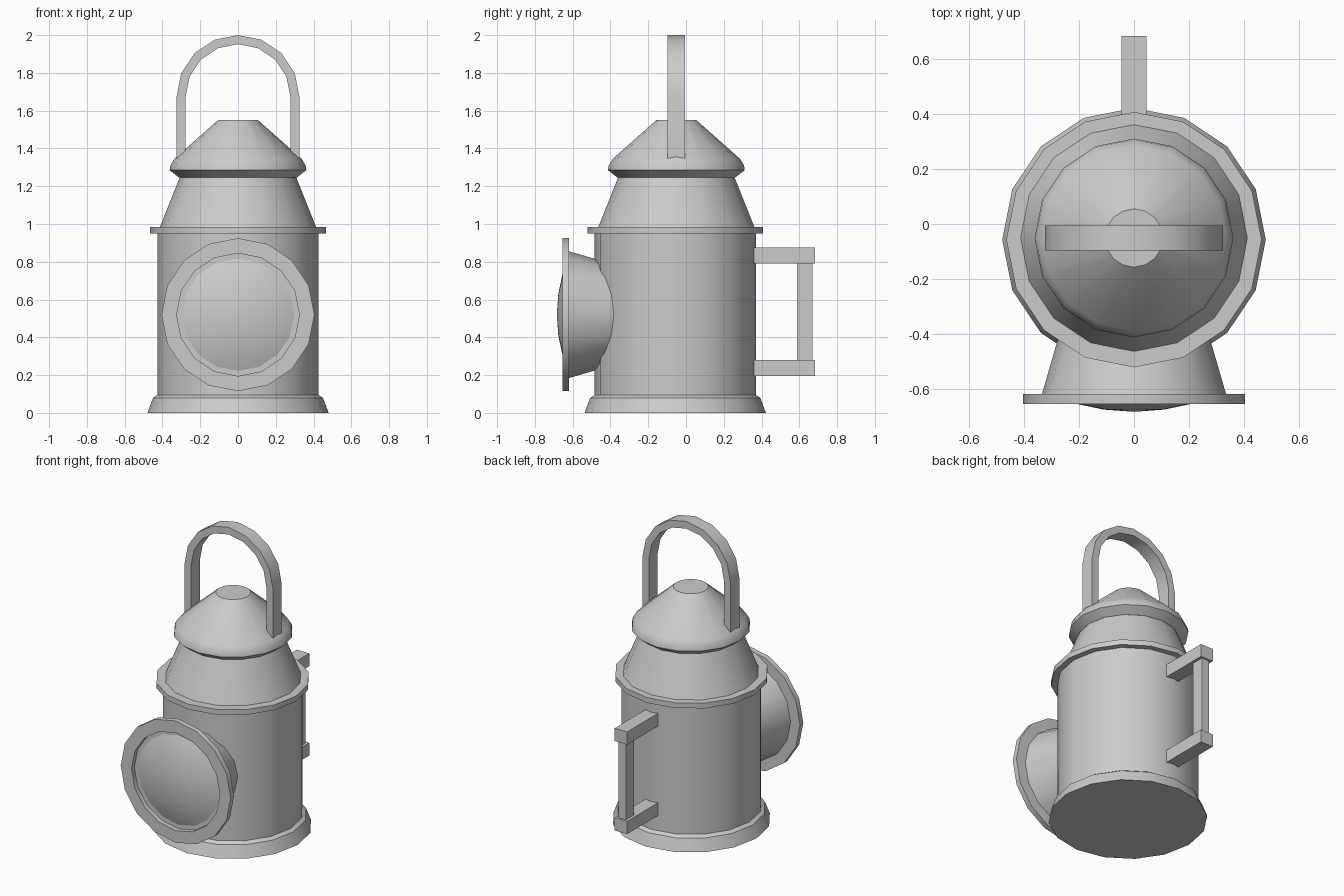
import bpy
import bmesh
from math import pi, sin, cos
from mathutils import Matrix, Vector

cube = bpy.data.objects.get("Cube")
if cube:
    bpy.data.objects.remove(cube, do_unlink=True)

SIDES = 16
BODY_Y = -0.057
ROOF_Y = -0.051
LENS_Z = 0.52

metal = bpy.data.materials.new("grey_metal")
metal.use_nodes = True
GREY = (0.6, 0.6, 0.6, 1)
metal.diffuse_color = GREY
metal.node_tree.nodes["Principled BSDF"].inputs["Base Color"].default_value = GREY


def finish(name, bm):
    bmesh.ops.recalc_face_normals(bm, faces=bm.faces)
    mesh = bpy.data.meshes.new(name)
    bm.to_mesh(mesh)
    bm.free()
    mesh.materials.append(metal)
    obj = bpy.data.objects.new(name, mesh)
    bpy.context.collection.objects.link(obj)
    bpy.ops.object.select_all(action="DESELECT")
    obj.select_set(True)
    bpy.context.view_layer.objects.active = obj
    bpy.ops.object.shade_smooth_by_angle()
    return obj


def lathe(name, profile, place, ring=False):
    """Turn (radius, height) points about z; a ring closes on itself, others get caps."""
    bm = bmesh.new()
    loops = []
    for r, h in profile:
        count = SIDES if r else 1
        loops.append([bm.verts.new((r * cos(2 * pi * i / SIDES), r * sin(2 * pi * i / SIDES), h))
                      for i in range(count)])
    pairs = list(zip(loops, loops[1:]))
    if ring:
        pairs.append((loops[-1], loops[0]))
    for a, b in pairs:
        for i in range(SIDES):
            j = (i + 1) % SIDES
            corners = [a[i % len(a)], a[j % len(a)], b[j % len(b)], b[i % len(b)]]
            bm.faces.new(list(dict.fromkeys(corners)))
    if not ring:
        for end in (loops[0], loops[-1]):
            if len(end) > 1:
                bm.faces.new(end)
    bm.transform(place)
    return finish(name, bm)


def box(name, low, high):
    low, high = Vector(low), Vector(high)
    bm = bmesh.new()
    bmesh.ops.create_cube(bm, size=1, matrix=Matrix.Translation((low + high) / 2)
                          @ Matrix.Diagonal((high - low).to_4d()))
    return finish(name, bm)


# Turned lamp body
upright = Matrix.Translation((0, BODY_Y, 0))
lathe("base", [(0.48, 0), (0.45, 0.08), (0.427, 0.095)], upright)
lathe("body", [(0.427, 0.08), (0.427, 0.96)], upright)
lathe("rim", [(0.465, 0.95), (0.465, 0.985), (0.3, 0.985), (0.3, 0.95)], upright, ring=True)
top = Matrix.Translation((0, ROOF_Y, 0))
lathe("shoulder", [(0.415, 0.98), (0.307, 1.25)], top)
lathe("roof", [(0.31, 1.245), (0.362, 1.285), (0.358, 1.31), (0.337, 1.345), (0.106, 1.55)], top)

# Front lens: profile height runs along -y
front = Matrix.Translation((0, 0, LENS_Z)) @ Matrix.Rotation(pi / 2, 4, "X")
lathe("lens_housing", [(0.26, 0.36), (0.337, 0.625)], front)
lathe("lens_flange", [(0.405, 0.62), (0.405, 0.655), (0.325, 0.655), (0.325, 0.62)], front, ring=True)
lathe("lens", [(0.328, 0.613), (0.27, 0.636), (0.21, 0.655), (0.11, 0.676), (0, 0.684)], front)

# Carrying handle: flat bar bent into an arch
bm = bmesh.new()
sections = []
arch = [(1, 1.3)] + [(cos(pi * i / 8), 1.675 + 0.0) for i in range(9)] + [(-1, 1.3)]
for k, (c, z) in enumerate(arch):
    s = sin(pi * (k - 1) / 8) if 0 < k < len(arch) - 1 else 0
    section = []
    for radius, dy in ((0.325, -0.046), (0.325, 0.046), (0.277, 0.046), (0.277, -0.046)):
        section.append(bm.verts.new((radius * c, ROOF_Y + dy, z + radius * s)))
    sections.append(section)
for a, b in zip(sections, sections[1:]):
    for i in range(4):
        j = (i + 1) % 4
        bm.faces.new((a[i], a[j], b[j], b[i]))
bm.faces.new(sections[0])
bm.faces.new(sections[-1])
finish("carrying_handle", bm)

# Rear grip on two arms
for name, z in (("lower_grip_arm", 0.195), ("upper_grip_arm", 0.79)):
    box(name, (-0.046, 0.33, z), (0.046, 0.684, z + 0.085))
box("rear_grip", (-0.028, 0.587, 0.27), (0.028, 0.671, 0.8))
